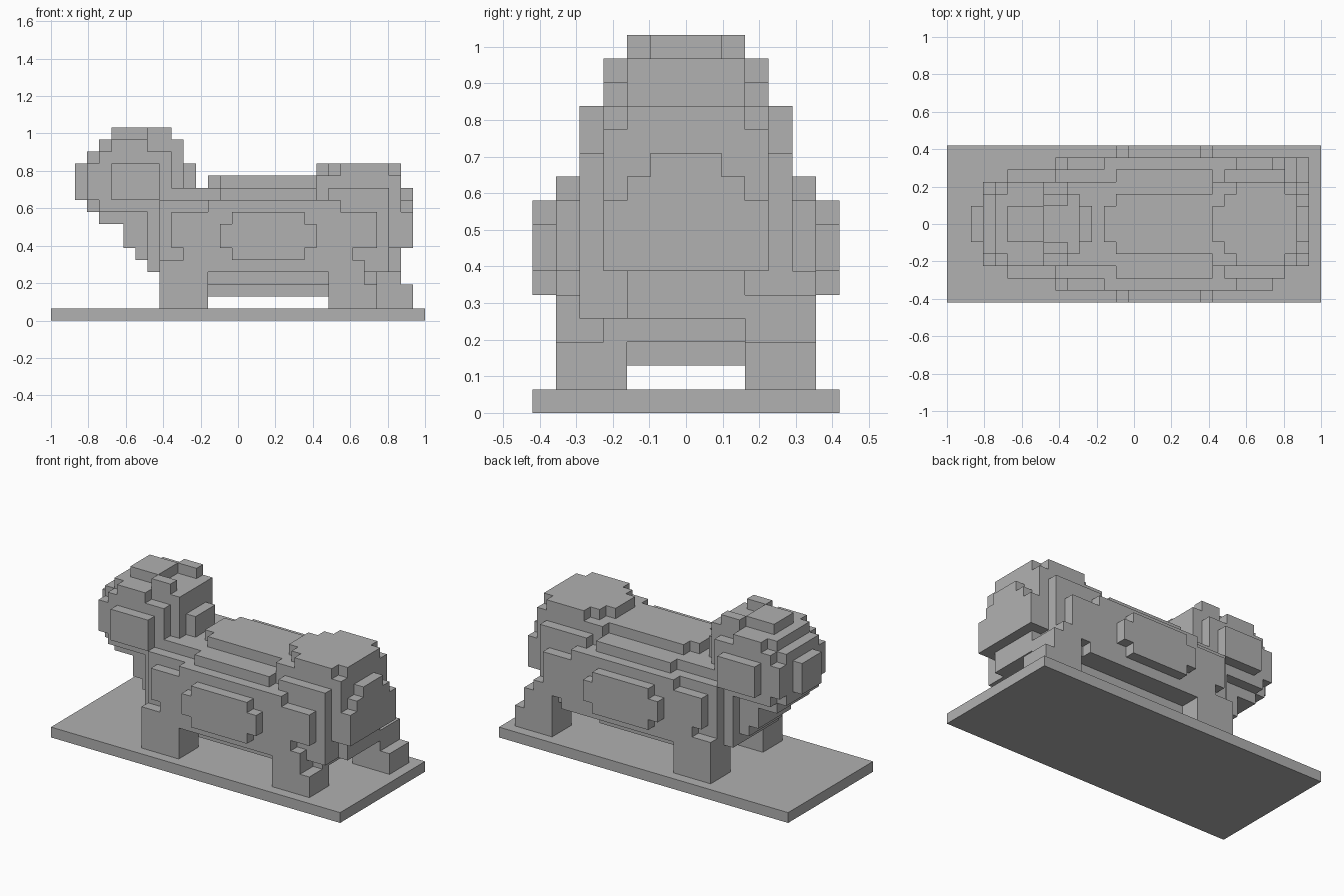
import bpy, bmesh
from math import radians
from mathutils import Vector

cube = bpy.data.objects.get("Cube")
if cube:
    bpy.data.objects.remove(cube, do_unlink=True)

UNIT = 2 / 31
stone = bpy.data.materials.new("stone grey")
stone.use_nodes = True
stone.diffuse_color = (0.44, 0.44, 0.44, 1)
stone.node_tree.nodes["Principled BSDF"].inputs["Base Color"].default_value = (0.44, 0.44, 0.44, 1)

filled = {}


def block(part, x0, x1, y0, y1, z0, z1):
    """Fill a box of unit cells, measured from the base's front right corner."""
    for x in range(x0, x1):
        for y in range(y0, y1):
            for z in range(z0, z1):
                filled.setdefault((x, y, z), part)


def centred(part, x0, x1, width, z0, z1):
    """Fill a box of odd width about the centre line."""
    y0 = (13 - width) // 2
    block(part, x0, x1, y0, 13 - y0, z0, z1)


def sides(part, x0, x1, y0, y1, z0, z1):
    """Fill a box and its mirror image."""
    block(part, x0, x1, y0, y1, z0, z1)
    block(part, x0, x1, 13 - y1, 13 - y0, z0, z1)


# Base slab
centred("base", 0, 31, 13, 0, 1)

# Legs: the left hind leg is set further back
sides("front_legs", 9, 13, 1, 4, 1, 5)
block("right_hind_leg", 23, 27, 1, 4, 1, 3)
block("right_hind_leg", 23, 26, 1, 4, 3, 5)
block("left_hind_leg", 26, 30, 9, 12, 1, 3)
block("left_hind_leg", 26, 29, 9, 12, 3, 5)
block("left_hind_leg", 25, 28, 9, 12, 5, 6)

# Stepped barrel of the body
centred("body", 13, 23, 5, 2, 3)
centred("body", 11, 27, 7, 3, 4)
centred("body", 9, 28, 9, 4, 10)
centred("body", 9, 29, 7, 6, 11)
centred("body", 14, 22, 9, 10, 11)
centred("body", 13, 22, 3, 11, 12)
centred("body", 14, 23, 5, 11, 12)

# Flanks and the raised saddle cloth on each side
sides("flanks", 11, 25, 1, 2, 4, 9)
sides("flanks", 10, 27, 1, 2, 6, 9)
sides("flanks", 13, 24, 1, 2, 9, 10)
sides("saddle_cloth", 15, 21, 0, 1, 5, 9)
sides("saddle_cloth", 14, 22, 0, 1, 6, 8)

# Rump
centred("rump", 23, 28, 9, 10, 11)
centred("rump", 22, 29, 7, 11, 12)
centred("rump", 22, 29, 3, 12, 13)
centred("rump", 23, 29, 5, 12, 13)
centred("rump", 24, 28, 7, 12, 13)
centred("rump", 28, 29, 5, 4, 6)
centred("rump", 29, 30, 7, 6, 9)
centred("rump", 29, 30, 5, 9, 10)
centred("rump", 29, 30, 3, 10, 11)

# Chest and neck
centred("chest", 6, 13, 5, 6, 8)
centred("chest", 7, 13, 5, 5, 11)
centred("chest", 8, 13, 7, 4, 10)

# Rounded head with cheeks, muzzle, crown and ears
centred("head", 4, 11, 5, 8, 15)
centred("head", 3, 11, 5, 9, 14)
centred("head", 4, 10, 7, 9, 14)
centred("head", 5, 8, 7, 14, 15)
centred("head", 3, 4, 7, 10, 13)
centred("cheeks", 5, 9, 9, 10, 13)
centred("muzzle", 2, 3, 3, 10, 13)
centred("nape", 11, 12, 3, 11, 13)
centred("crown", 5, 8, 3, 15, 16)
sides("ears", 8, 10, 4, 5, 13, 16)


def build(part):
    """Make one part from the exposed sides of its cells."""
    bm = bmesh.new()
    for cell, owner in filled.items():
        if owner != part:
            continue
        for axis in range(3):
            for step in (-1, 1):
                near = list(cell)
                near[axis] += step
                if tuple(near) in filled:
                    continue
                corners = []
                for a, b in ((0, 0), (1, 0), (1, 1), (0, 1)):
                    p = list(cell)
                    p[axis] += step > 0
                    p[(axis + 1) % 3] += a
                    p[(axis + 2) % 3] += b
                    corners.append(bm.verts.new((Vector(p) - Vector((15.5, 6.5, 0))) * UNIT))
                bm.faces.new(corners if step > 0 else corners[::-1])
    bmesh.ops.remove_doubles(bm, verts=bm.verts, dist=UNIT / 100)
    bmesh.ops.dissolve_limit(bm, angle_limit=radians(1), verts=bm.verts, edges=bm.edges)
    mesh = bpy.data.meshes.new(part)
    bm.to_mesh(mesh)
    bm.free()
    mesh.materials.append(stone)
    bpy.context.collection.objects.link(bpy.data.objects.new(part, mesh))


for name in sorted(set(filled.values())):
    build(name)
